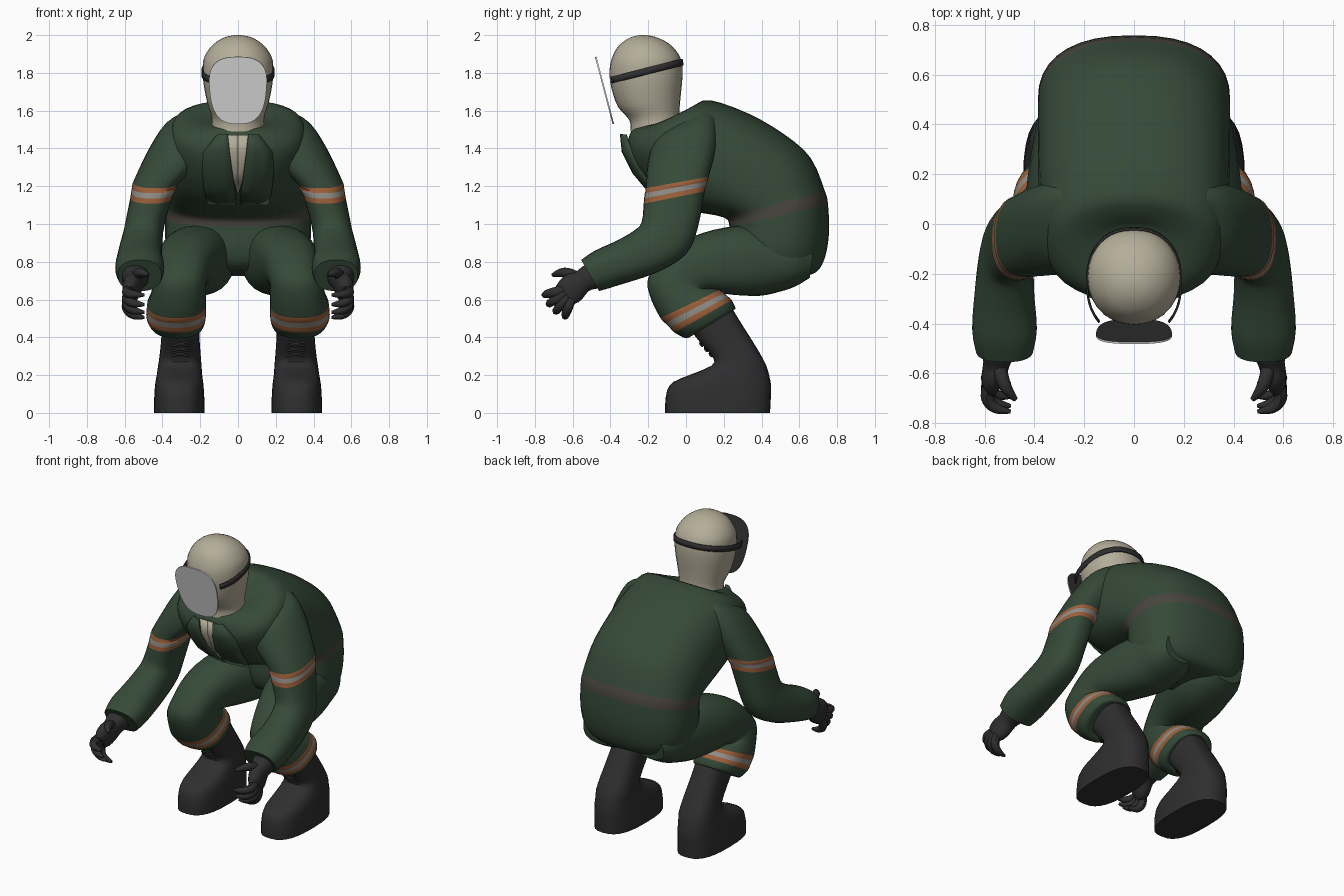
import bpy, bmesh, math
from mathutils import Vector

if "Cube" in bpy.data.objects:
    bpy.data.objects.remove(bpy.data.objects["Cube"])

def mat(name, r, g, b):
    m = bpy.data.materials.new(name)
    m.diffuse_color = (r, g, b, 1)
    m.use_nodes = True
    m.node_tree.nodes["Principled BSDF"].inputs["Base Color"].default_value = m.diffuse_color
    return m

GREEN = mat("green_cloth", 0.036, 0.068, 0.040)
BLACK = mat("black_rubber", 0.028, 0.028, 0.029)
BEIGE = mat("beige_fabric", 0.46, 0.42, 0.32)
GREY = mat("visor_grey", 0.78, 0.78, 0.78)
ORANGE = mat("orange_tape", 0.33, 0.115, 0.042)
SILVER = mat("silver_tape", 0.27, 0.26, 0.235)
BROWN = mat("faded_belt", 0.066, 0.060, 0.049)

def finish(name, bm, mats, mirror=False, angle=45):
    bmesh.ops.recalc_face_normals(bm, faces=bm.faces)
    me = bpy.data.meshes.new(name)
    bm.to_mesh(me)
    bm.free()
    ob = bpy.data.objects.new(name, me)
    bpy.context.collection.objects.link(ob)
    for m in mats:
        me.materials.append(m)
    bpy.ops.object.select_all(action='DESELECT')
    ob.select_set(True)
    bpy.context.view_layer.objects.active = ob
    bpy.ops.object.shade_smooth_by_angle(angle=math.radians(angle))
    if mirror:
        ob.modifiers.new("mirror", 'MIRROR').use_mirror_merge = False
    return ob

def spline(a, b, c, d, t):
    return [0.5 * (2 * q + (r - p) * t + (2 * p - 5 * q + 4 * r - s) * t * t
                   + (3 * q - p - 3 * r + s) * t ** 3) for p, q, r, s in zip(a, b, c, d)]

def loft(name, rings, mats, bands={}, mirror=False, power=2.4, sides=28, steps=3, caps=True, gap=0):
    """Each ring: front y, z, back y, z, x centre, x half width. gap leaves a front opening."""
    bm = bmesh.new()
    rows, tags = [], []
    n = len(rings)
    fine = []
    for i in range(n - 1):
        q = [rings[max(i - 1, 0)], rings[i], rings[i + 1], rings[min(i + 2, n - 1)]]
        for k in range(steps):
            fine.append(spline(*q, k / steps))
            tags.append(bands.get(i, 0))
    fine.append(rings[-1])
    f = lambda v: math.copysign(abs(v) ** (2 / power), v)
    for fy, fz, by, bz, xc, hw in fine:
        row = []
        for j in range(sides):
            a = 2 * math.pi * j / sides
            c, s = f(math.cos(a)), f(math.sin(a))
            row.append(bm.verts.new((xc + hw * c, (fy + by) / 2 + (fy - by) / 2 * s,
                                     (fz + bz) / 2 + (fz - bz) / 2 * s)))
        rows.append(row)
    for r, s, t in zip(rows, rows[1:], tags):
        for j in range(sides):
            if abs(j + .5 - sides / 4) > gap or not gap:
                k = (j + 1) % sides
                bm.faces.new((r[j], r[k], s[k], s[j])).material_index = t
    if caps:
        bm.faces.new(rows[0])
        bm.faces.new(rows[-1])
    return finish(name, bm, mats, mirror)

def tube(name, paths, material, mirror=True):
    """Round tapered tubes; each point: x, y, z, radius."""
    cu = bpy.data.curves.new(name, 'CURVE')
    cu.dimensions, cu.bevel_depth, cu.bevel_resolution = '3D', 1.0, 2
    cu.use_fill_caps, cu.resolution_u = True, 4
    for path in paths:
        sp = cu.splines.new('NURBS')
        sp.points.add(len(path) - 1)
        for p, (x, y, z, r) in zip(sp.points, path):
            p.co, p.radius = (x, y, z, 1), r
        sp.use_endpoint_u, sp.order_u = True, 3
    tmp = bpy.data.objects.new(name + "_path", cu)
    bpy.context.collection.objects.link(tmp)
    bpy.context.view_layer.update()
    me = bpy.data.meshes.new_from_object(tmp.evaluated_get(bpy.context.evaluated_depsgraph_get()))
    bpy.data.objects.remove(tmp)
    bm = bmesh.new()
    bm.from_mesh(me)
    for fc in bm.faces:
        fc.material_index = 0
    return finish(name, bm, [material], mirror)

def flap(name, rows, material, thick):
    """Thin mirrored cloth panel; each row: z, y, inner x, outer x, outer set-back."""
    bm = bmesh.new()
    grid = []
    for z, y, xi, xo, back in rows:
        grid.append([bm.verts.new((xi + (xo - xi) * t, y + back * t * t, z)) for t in (0, .33, .67, 1)])
    for a, b in zip(grid, grid[1:]):
        for j in range(3):
            bm.faces.new((a[j], a[j + 1], b[j + 1], b[j]))
    ob = finish(name, bm, [material], True)
    ob.modifiers.new("thickness", 'SOLIDIFY').thickness = thick
    return ob

# Hunched torso and hips, with faded belt
loft("torso", [
    (-.285, 1.50, -.01, 1.57, 0, .15), (-.305, 1.45, .05, 1.63, 0, .26),
    (-.305, 1.36, .13, 1.655, 0, .345), (-.24, 1.24, .33, 1.585, 0, .375),
    (-.12, 1.13, .52, 1.475, 0, .385), (.03, 1.07, .66, 1.35, 0, .385),
    (.20, 1.035, .735, 1.175, 0, .385), (.23, .985, .752, 1.10, 0, .385),
    (.23, .89, .757, .95, 0, .385), (.25, .805, .735, .82, 0, .365),
    (.30, .76, .69, .745, 0, .31), (.38, .745, .62, .725, 0, .21)],
    [GREEN, BROWN], {6: 1}, power=2.4, sides=36)

# Sleeves with reflective bands
loft("sleeve", [
    (.00, 1.565, .12, 1.605, .20, .09), (-.15, 1.47, .16, 1.56, .235, .155),
    (-.20, 1.34, .165, 1.43, .315, .16), (-.213, 1.19, .12, 1.25, .435, .12),
    (-.218, 1.163, .115, 1.227, .443, .118), (-.222, 1.135, .105, 1.2, .453, .113),
    (-.224, 1.108, .10, 1.173, .46, .11), (-.235, 1.01, .06, .97, .495, .105),
    (-.275, .965, .00, .84, .51, .11), (-.37, .91, -.15, .745, .52, .118),
    (-.48, .86, -.36, .675, .52, .13), (-.555, .81, -.46, .645, .52, .115)],
    [GREEN, ORANGE, SILVER], {3: 1, 4: 2, 5: 1}, True)

# Trouser legs from the seat down, with reflective bands
loft("trouser_leg", [
    (.68, .88, .655, .715, .19, .11), (.58, .95, .58, .67, .195, .16),
    (.43, .98, .49, .64, .20, .18), (.27, .99, .39, .62, .22, .185),
    (.08, .95, .25, .625, .26, .17), (-.06, .875, .15, .64, .285, .15),
    (-.165, .77, .12, .645, .30, .14), (-.205, .69, .125, .655, .31, .14),
    (-.18, .59, .15, .66, .317, .147), (-.135, .502, .18, .652, .325, .155),
    (-.110, .475, .200, .635, .326, .157), (-.085, .45, .222, .616, .327, .158),
    (-.060, .425, .242, .597, .327, .157), (.00, .395, .262, .555, .322, .14),
    (.03, .41, .25, .545, .315, .11)],
    [GREEN, ORANGE, SILVER], {9: 1, 10: 2, 11: 1}, True)

# Boots
loft("boot", [
    (.03, .43, .24, .56, .305, .10), (.085, .36, .295, .47, .305, .10),
    (.145, .29, .38, .335, .306, .108), (.135, .25, .425, .25, .308, .115),
    (.03, .205, .44, .20, .31, .12), (-.065, .165, .45, .15, .311, .127),
    (-.10, .12, .45, .10, .311, .131), (-.11, .05, .447, .04, .311, .134),
    (-.11, .0, .445, .0, .311, .134)],
    [BLACK], mirror=True, power=2.7, steps=2)

# Boot laces
laces = []
for i in range(3):
    y, z = .075 + .025 * i, .365 - .027 * i
    for s in (-1, 1):
        laces.append([(.305 - s * .045, y + .005, z + .012, .005), (.305, y - .008, z, .005),
                      (.305 + s * .045, y + .012, z - .012, .005)])
tube("boot_laces", laces, BLACK)

# Gloves: cuff and palm, then fingers and thumb
loft("glove_palm", [
    (-.49, .80, -.43, .66, .54, .075), (-.55, .775, -.485, .655, .545, .068),
    (-.585, .745, -.52, .64, .55, .055), (-.63, .735, -.55, .60, .56, .05),
    (-.67, .70, -.59, .575, .57, .042), (-.69, .67, -.625, .575, .57, .02)],
    [BLACK], mirror=True, steps=2, sides=18)
fingers = []
for deg in (14, 33, 52, 72):
    a = math.radians(deg)
    fingers.append([(x, -.59 - d * math.cos(a), .665 - d * math.sin(a), r) for x, d, r in
                    ((.565, .03, .028), (.595, .09, .028), (.58, .14, .025), (.535, .165, .02), (.495, .168, .008))])
fingers.append([(.545, -.55, .70, .032), (.535, -.61, .74, .029),
                (.51, -.67, .745, .024), (.475, -.705, .73, .010)])
tube("glove_fingers", fingers, BLACK)

# Fabric hood over the head
loft("head_hood", [
    (-.295, 1.49, -.03, 1.54, 0, .14), (-.30, 1.55, -.035, 1.585, 0, .14),
    (-.36, 1.62, -.03, 1.66, 0, .162), (-.395, 1.72, -.02, 1.76, 0, .182),
    (-.405, 1.80, -.02, 1.84, 0, .187), (-.395, 1.87, -.04, 1.90, 0, .178),
    (-.36, 1.94, -.09, 1.955, 0, .135), (-.30, 1.985, -.16, 1.99, 0, .073),
    (-.245, 2.0, -.215, 2.0, 0, .015)], [BEIGE], power=2.1)

# Mask strap
strap = loft("mask_strap", [
    (-.45, 1.73, -.012, 1.84, 0, .193), (-.455, 1.765, -.018, 1.875, 0, .193)],
    [BLACK], power=2.3, steps=1, sides=40, caps=False, gap=5)
strap.modifiers.new("thickness", 'SOLIDIFY').thickness = .008

# Visor plate, grey in front and black behind
bm = bmesh.new()
low, high = Vector((0, -.385, 1.53)), Vector((0, -.478, 1.885))
normal = Vector((0, -.355, -.093)).normalized()
outline = []
for j in range(48):
    a = 2 * math.pi * j / 48
    c, s = [math.copysign(abs(v) ** .72, v) for v in (math.cos(a), math.sin(a))]
    p = low.lerp(high, .5 + .5 * s)
    p.x = c * (.15 + .016 * s)
    outline.append(p)
front = [bm.verts.new(p + normal * .004) for p in outline]
back = [bm.verts.new(p - normal * .004) for p in outline]
bm.faces.new(front)
bm.faces.new(back).material_index = 1
for j in range(48):
    k = (j + 1) % 48
    bm.faces.new((front[j], front[k], back[k], back[j]))
finish("visor", bm, [GREY, BLACK], angle=30)

# Open jacket lapels and the shirt showing between them
flap("lapel", [
    (1.475, -.35, .055, .11, .03), (1.38, -.34, .045, .185, .05), (1.27, -.285, .03, .19, .05),
    (1.18, -.21, .018, .18, .04), (1.10, -.11, .010, .16, .03)], GREEN, .008)
flap("shirt", [
    (1.47, -.325, 0, .06, .0), (1.38, -.325, 0, .05, .0), (1.27, -.275, 0, .034, .0),
    (1.16, -.18, 0, .004, .0)], BEIGE, .004)
